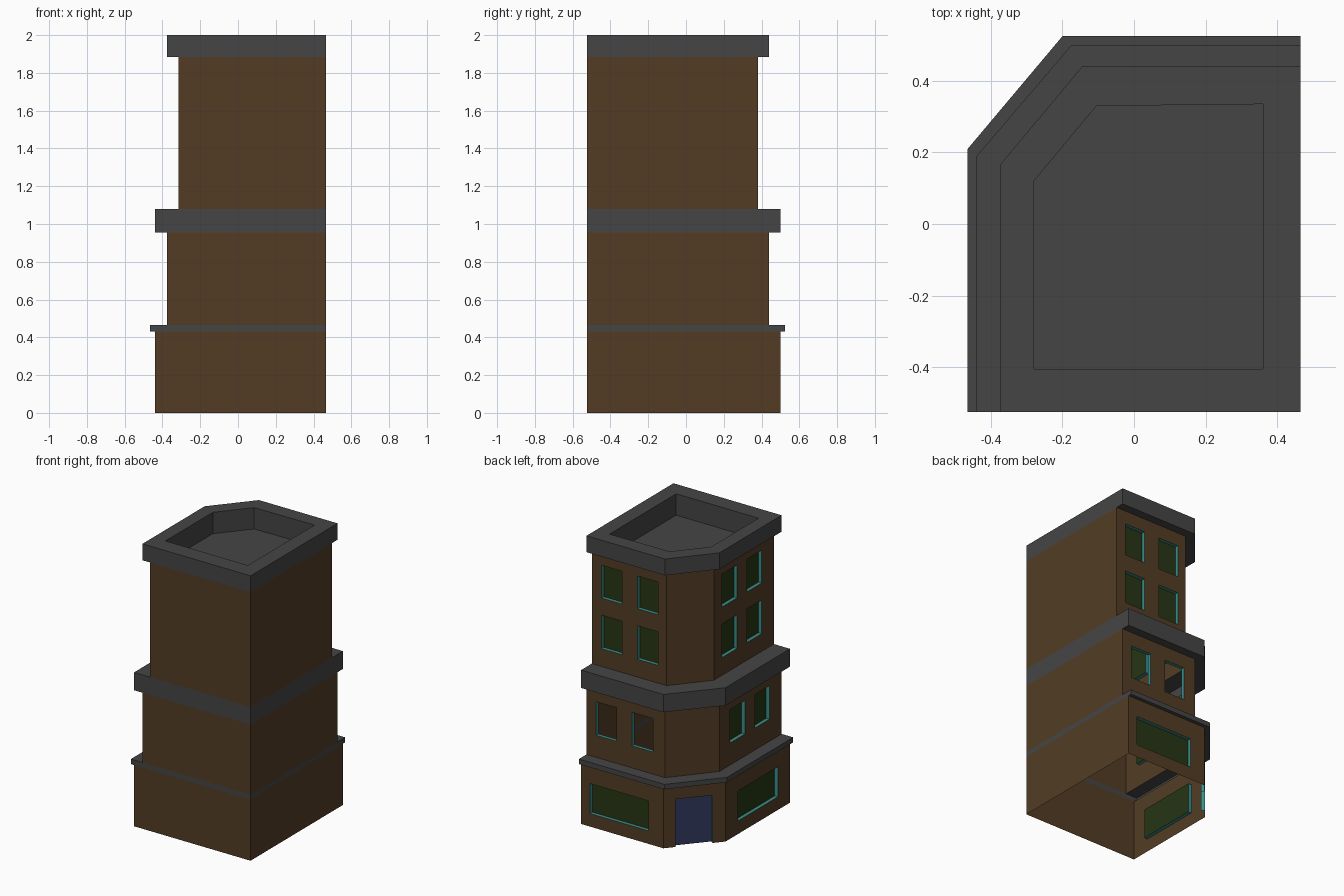
import bpy, bmesh
from mathutils import Vector

cube = bpy.data.objects.get("Cube")
if cube:
    bpy.data.objects.remove(cube, do_unlink=True)


def material(name, rgb):
    mat = bpy.data.materials.new(name)
    mat.use_nodes = True
    mat.diffuse_color = (*rgb, 1)
    mat.node_tree.nodes["Principled BSDF"].inputs["Base Color"].default_value = (*rgb, 1)
    return mat


brown = material("brown_wall", (0.085, 0.046, 0.018))
grey = material("dark_grey_stone", (0.06, 0.06, 0.06))
teal = material("teal_frame", (0.04, 0.27, 0.26))
green = material("dark_green_glass", (0.019, 0.036, 0.007))
navy = material("navy_door", (0.033, 0.04, 0.115))

RIGHT, FRONT, DEPTH = 0.465, -0.525, 0.025


def outline(x, y, cx, cy):
    """Rectangular plan with one corner cut off, counter-clockwise."""
    return [Vector(p) for p in ((RIGHT, FRONT), (RIGHT, y), (cx, y), (x, cy), (x, FRONT))]


plan_a = outline(-0.465, 0.525, -0.2, 0.21)
plan_b = outline(-0.44, 0.5, -0.175, 0.19)
plan_c = outline(-0.375, 0.44, -0.145, 0.165)
plan_d = outline(-0.315, 0.38, -0.115, 0.14)
recess = [Vector(p) for p in
          ((0.36, -0.405), (0.36, 0.335), (-0.105, 0.33), (-0.28, 0.12), (-0.28, -0.405))]


def at(p, z):
    return Vector((p.x, p.y, z))


def face(bm, *points):
    return bm.faces.new([bm.verts.new(p) for p in points])


def loft(bm, a, za, b, zb):
    """Join two outlines by a strip of quads."""
    for i in range(len(a)):
        j = (i + 1) % len(a)
        face(bm, at(a[i], za), at(a[j], za), at(b[j], zb), at(b[i], zb))


def finish(bm, name, mat):
    flat = [f for f in bm.faces if f.calc_area() < 1e-6]
    bmesh.ops.delete(bm, geom=flat, context="FACES")
    bmesh.ops.remove_doubles(bm, verts=bm.verts, dist=1e-5)
    mesh = bpy.data.meshes.new(name)
    bm.to_mesh(mesh)
    bm.free()
    mesh.materials.append(mat)
    bpy.context.collection.objects.link(bpy.data.objects.new(name, mesh))


def panel(wall, frame, pane, p, q, z0, z1, openings):
    """Wall between two plan points with recessed openings (u0, u1, v0, v1)."""
    d = (q - p).normalized()
    inward = Vector((-d.y, d.x)) * DEPTH

    def pt(u, v, k=0):
        return at(p + d * u + inward * k, v)

    us = sorted({0, (q - p).length, *(u for o in openings for u in o[:2])})
    vs = sorted({z0, z1, *(v for o in openings for v in o[2:])})
    for a, b in zip(us, us[1:]):
        for c, e in zip(vs, vs[1:]):
            if not any(o[0] <= a and b <= o[1] and o[2] <= c and e <= o[3] for o in openings):
                face(wall, pt(a, c), pt(b, c), pt(b, e), pt(a, e))
    for a, b, c, e in openings:
        corners = [(a, c), (b, c), (b, e), (a, e)]
        for i in range(4):
            m, n = corners[i], corners[(i + 1) % 4]
            if i == 0 and c <= z0:
                continue  # doorway has no sill
            face(frame, pt(*m), pt(*n), pt(*n, 1), pt(*m, 1))
        if pane is not None:
            face(pane, *(pt(*k, 1) for k in corners))


def storey(name, plan, z0, z1, back_spans, side_spans, rows, back_glass=True, door=None):
    wall, frame, glass, leaf = (bmesh.new() for _ in range(4))
    back = [(RIGHT - hi, RIGHT - lo, *r) for lo, hi in back_spans for r in rows]
    side = [(plan[3].y - hi, plan[3].y - lo, *r) for lo, hi in side_spans for r in rows]
    layout = {1: (glass if back_glass else None, back), 2: (leaf, [door] if door else []),
              3: (glass, side)}
    for i in range(5):
        pane, openings = layout.get(i, (None, []))
        panel(wall, frame, pane, plan[i], plan[(i + 1) % 5], z0, z1, openings)
    finish(wall, name + "_walls", brown)
    finish(frame, name + "_window_frames", teal)
    finish(glass, name + "_window_glass", green)
    if door:
        finish(leaf, "corner_door", navy)
    else:
        leaf.free()


def cornice(name, below, plan, above, z0, z1):
    bm = bmesh.new()
    loft(bm, below, z0, plan, z0)
    loft(bm, plan, z0, plan, z1)
    loft(bm, plan, z1, above, z1)
    return bm, name


# Storeys
pair_back = [(-0.05, 0.11), (0.23, 0.39)]
pair_side = [(-0.39, -0.228), (-0.118, 0.048)]
storey("ground_floor", plan_b, 0, 0.43, [(-0.057, 0.395)], [(-0.39, 0.05)],
       [(0.092, 0.302)], door=(0.078, 0.322, 0, 0.335))
storey("middle_floor", plan_c, 0.465, 0.955, pair_back, pair_side,
       [(0.62, 0.855)], back_glass=False)
storey("upper_floor", plan_d, 1.08, 1.885, pair_back, pair_side,
       [(1.205, 1.44), (1.56, 1.79)])

# Stone ledges
finish(*cornice("lower_ledge", plan_b, plan_a, plan_c, 0.43, 0.465), grey)
finish(*cornice("middle_ledge", plan_c, plan_b, plan_d, 0.955, 1.08), grey)

# Parapet with sunken roof
bm, name = cornice("roof_parapet", plan_d, plan_c, recess, 1.885, 2.0)
loft(bm, recess, 2.0, recess, 1.85)
face(bm, *(at(p, 1.85) for p in recess))
finish(bm, name, grey)
